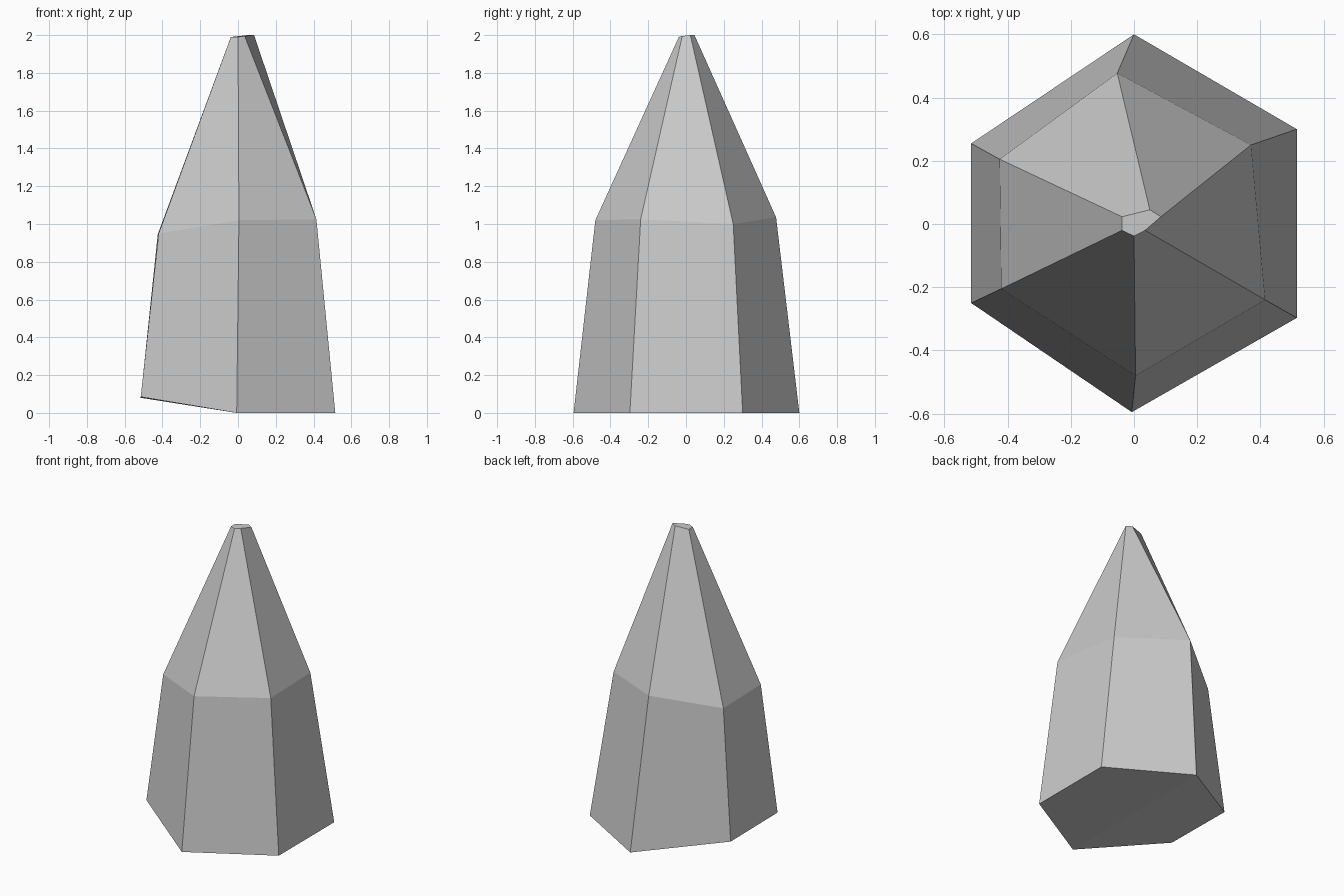
import bpy, bmesh

if "Cube" in bpy.data.objects:
    bpy.data.objects.remove(bpy.data.objects["Cube"])

# Hand-shaped hexagonal cross-sections, each counter-clockwise from the back right
SECTIONS = [
    # tilted base
    [(0.515, 0.30, 0), (0, 0.60, 0), (-0.515, 0.255, 0.08),
     (-0.515, -0.25, 0.085), (-0.007, -0.595, 0), (0.515, -0.297, 0)],
    # shoulder
    [(0.37, 0.25, 1.0), (-0.053, 0.477, 1.035), (-0.425, 0.205, 0.945),
     (-0.42, -0.205, 0.95), (0.005, -0.48, 1.02), (0.415, -0.24, 1.025)],
    # blunt tip
    [(0.085, 0.023, 2.0), (0.05, 0.045, 2.0), (-0.038, 0.023, 1.99),
     (-0.038, -0.02, 1.99), (0, -0.038, 1.99), (0.035, -0.02, 1.995)],
]


def loft(name, sections):
    bm = bmesh.new()
    rings = [[bm.verts.new(p) for p in s] for s in sections]
    # side faces
    for low, high in zip(rings, rings[1:]):
        n = len(low)
        for i in range(n):
            j = (i + 1) % n
            bm.faces.new((low[i], low[j], high[j], high[i]))
    # tip cap
    bm.faces.new(rings[-1])
    # base, folded along the line from front to back
    b = rings[0]
    bm.faces.new((b[4], b[3], b[2], b[1]))
    bm.faces.new((b[1], b[0], b[5], b[4]))
    bmesh.ops.recalc_face_normals(bm, faces=bm.faces)
    mesh = bpy.data.meshes.new(name)
    bm.to_mesh(mesh)
    bm.free()
    obj = bpy.data.objects.new(name, mesh)
    bpy.context.collection.objects.link(obj)
    return obj


# Tapered pointed rock
loft("pointed_rock", SECTIONS)
